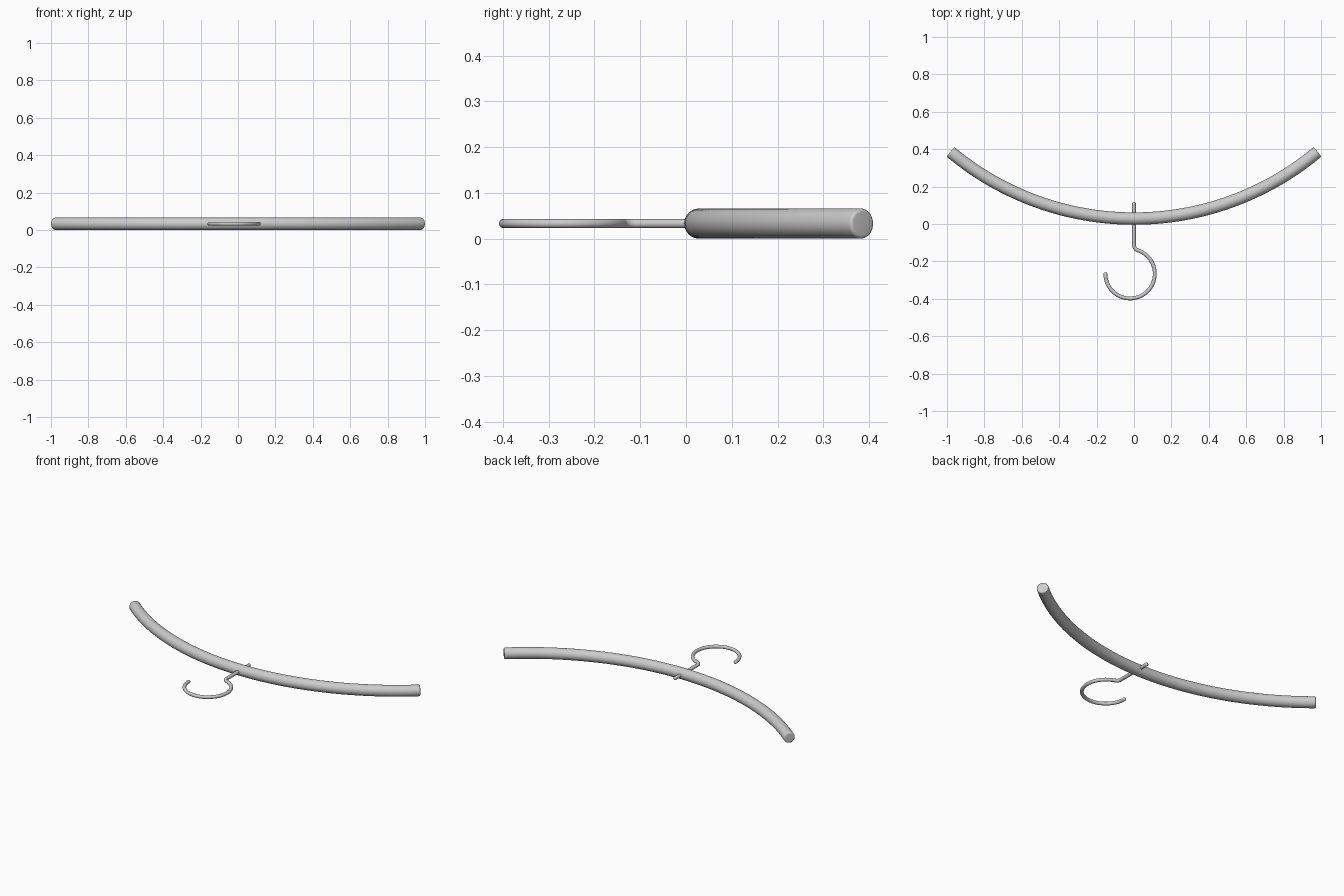
import bpy, bmesh
from math import sin, cos, pi, radians, atan2, hypot, sqrt
from mathutils import Vector

if "Cube" in bpy.data.objects:
    bpy.data.objects.remove(bpy.data.objects["Cube"])

Z = 0.033  # shared centre height of the rail and the hook


def arc(cx, cy, r, a0, a1, n):
    """Points of a flat arc from angle a0 to a1."""
    return [Vector((cx + r * cos(a0 + (a1 - a0) * i / n),
                    cy + r * sin(a0 + (a1 - a0) * i / n), Z)) for i in range(n + 1)]


def rod(name, path, radius, edge, sides=32):
    """Round rod along a flat path, with rim edges rounded by 'edge'."""
    n = len(path)
    tan = [(path[min(i + 1, n - 1)] - path[max(i - 1, 0)]).normalized() for i in range(n)]
    rings = [(p, t, radius) for p, t in zip(path, tan)]
    steps = 5
    rounded = []
    for k in range(1, steps + 1):
        a = k / steps * pi / 2
        rounded.append((edge * sin(a), max(radius - edge * (1 - cos(a)), radius * 0.03)))
    # rounded rims beyond both path ends
    start = [(path[0] - tan[0] * d, tan[0], r) for d, r in reversed(rounded)]
    end = [(path[-1] + tan[-1] * d, tan[-1], r) for d, r in rounded]
    bm = bmesh.new()
    up = Vector((0, 0, 1))
    loops = []
    for p, t, r in start + rings + end:
        side = t.cross(up)
        loops.append([bm.verts.new(p + r * (side * cos(2 * pi * j / sides) + up * sin(2 * pi * j / sides)))
                      for j in range(sides)])
    for a, b in zip(loops, loops[1:]):
        for j in range(sides):
            k = (j + 1) % sides
            bm.faces.new((a[j], a[k], b[k], b[j]))
    bm.faces.new(loops[0])
    bm.faces.new(loops[-1])
    bmesh.ops.recalc_face_normals(bm, faces=bm.faces)
    me = bpy.data.meshes.new(name)
    bm.to_mesh(me)
    bm.free()
    ob = bpy.data.objects.new(name, me)
    bpy.context.collection.objects.link(ob)
    bpy.ops.object.select_all(action='DESELECT')
    ob.select_set(True)
    bpy.context.view_layer.objects.active = ob
    bpy.ops.object.shade_smooth_by_angle(angle=radians(35))
    return ob


# Curved shoulder rail
R, half, edge = 1.527, radians(39.7), 0.008
rod("shoulder_rail", arc(0, 0.029 + R, R, -pi / 2 - half, -pi / 2 + half, 64), 0.033, edge, 40)

# Wire hook: straight shank, small bend, open loop
wire, loop_r, bend_r = 0.0102, 0.132, 0.03
cx, cy = -0.021, -0.266
bx = bend_r
by = cy + sqrt((loop_r + bend_r) ** 2 - (bx - cx) ** 2)
join = atan2(by - cy, bx - cx)
shank = [Vector((0, 0.108 + (by - 0.108) * i / 6, Z)) for i in range(6)]
bend = arc(bx, by, bend_r, pi, pi + join, 10)
loop = arc(cx, cy, loop_r, join, -pi, 56)
rod("hook", shank + bend + loop[1:], wire, 0.007, 24)
